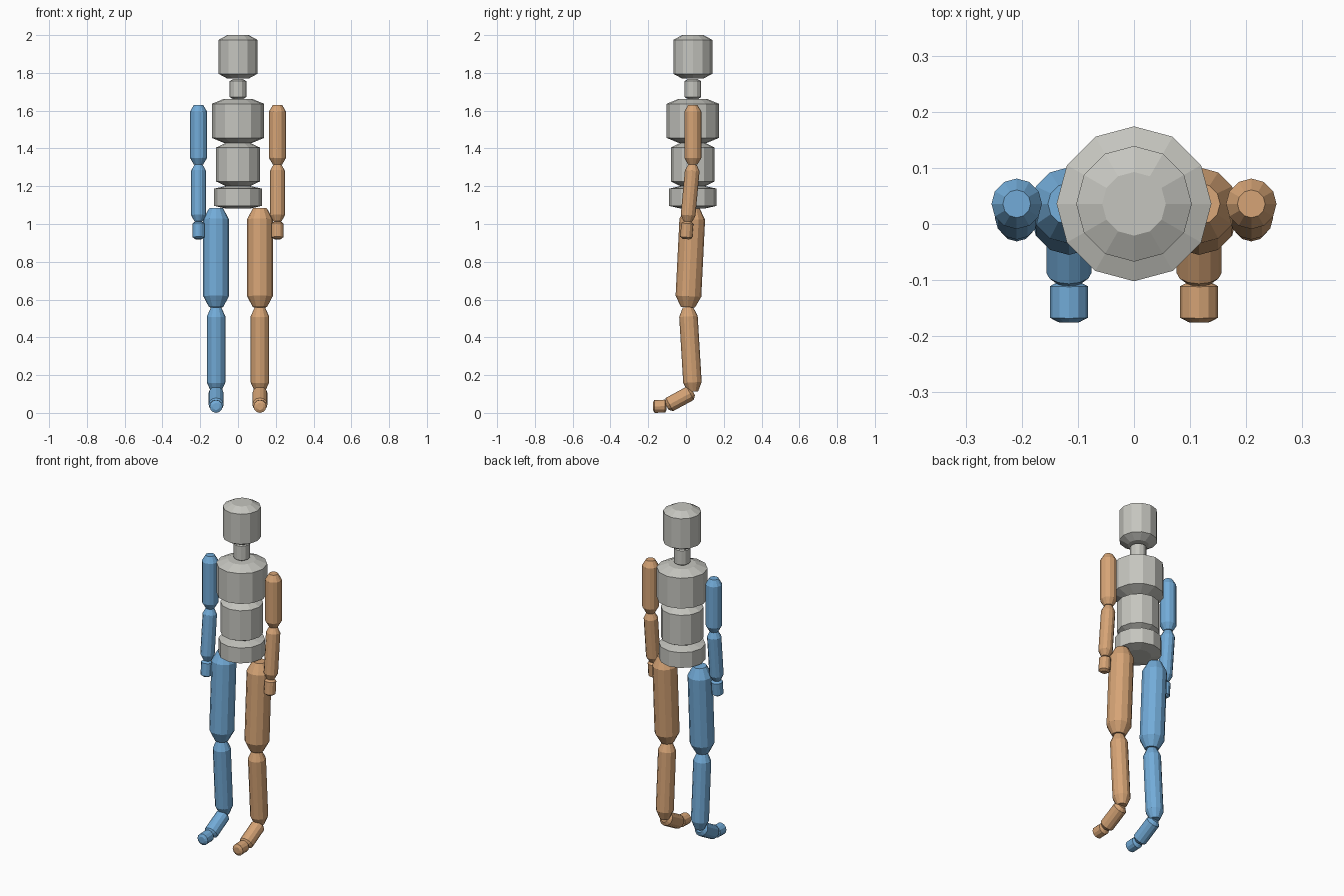
import bpy
import bmesh
import math
from mathutils import Vector

cube = bpy.data.objects.get("Cube")
if cube:
    bpy.data.objects.remove(cube, do_unlink=True)

SIDES = 12
CENTRE_Y = 0.036


def make_material(name, rgb):
    mat = bpy.data.materials.new(name)
    mat.use_nodes = True
    colour = (*rgb, 1.0)
    mat.diffuse_color = colour
    mat.node_tree.nodes["Principled BSDF"].inputs["Base Color"].default_value = colour
    return mat


grey = make_material("warm grey", (0.56, 0.56, 0.52))
blue = make_material("blue", (0.17, 0.41, 0.69))
orange = make_material("orange", (0.67, 0.37, 0.18))


def segment(name, start, end, radius, mat):
    """Twelve-sided barrel from start to end, tapered at both ends."""
    start, end = Vector(start), Vector(end)
    axis = (end - start).normalized()
    side = Vector((1, 0, 0))
    other = axis.cross(side)
    bm = bmesh.new()
    rings = []
    for t, scale in ((0, 0.55), (0.11, 1), (0.89, 1), (1, 0.55)):
        centre = start.lerp(end, t)
        ring = []
        for i in range(SIDES):
            a = math.tau * i / SIDES
            offset = side * math.cos(a) + other * math.sin(a)
            ring.append(bm.verts.new(centre + offset * radius * scale))
        rings.append(ring)
    for low, high in zip(rings, rings[1:]):
        for i in range(SIDES):
            j = (i + 1) % SIDES
            bm.faces.new((low[i], low[j], high[j], high[i]))
    bm.faces.new(rings[0])
    bm.faces.new(rings[-1])
    bmesh.ops.recalc_face_normals(bm, faces=bm.faces)
    mesh = bpy.data.meshes.new(name)
    bm.to_mesh(mesh)
    bm.free()
    mesh.materials.append(mat)
    obj = bpy.data.objects.new(name, mesh)
    bpy.context.collection.objects.link(obj)


# Head and trunk: name, bottom, top, radius
for name, low, high, radius in (
    ("pelvis", 1.083, 1.2, 0.126),
    ("abdomen", 1.2, 1.43, 0.116),
    ("chest", 1.43, 1.662, 0.138),
    ("neck", 1.66, 1.768, 0.044),
    ("head", 1.77, 2.0, 0.103),
):
    segment(name, (0, CENTRE_Y, low), (0, CENTRE_Y, high), radius, grey)

# Limb chains: each joint is (y, z), each part is (name, radius)
ARM = (
    0.209,
    ((CENTRE_Y, 1.63), (CENTRE_Y, 1.315), (0.008, 1.013), (0.0, 0.92)),
    (("upper_arm", 0.045), ("forearm", 0.039), ("hand", 0.032)),
)
LEG = (
    0.116,
    ((CENTRE_Y, 1.083), (0.01, 0.56), (0.037, 0.112), (-0.103, 0.036), (-0.175, 0.034)),
    (("thigh", 0.068), ("shin", 0.049), ("foot", 0.04), ("toes", 0.034)),
)

for label, sign, mat in (("left", 1, orange), ("right", -1, blue)):
    for x, joints, parts in (ARM, LEG):
        for (name, radius), a, b in zip(parts, joints, joints[1:]):
            segment(f"{label}_{name}", (sign * x, *a), (sign * x, *b), radius, mat)
